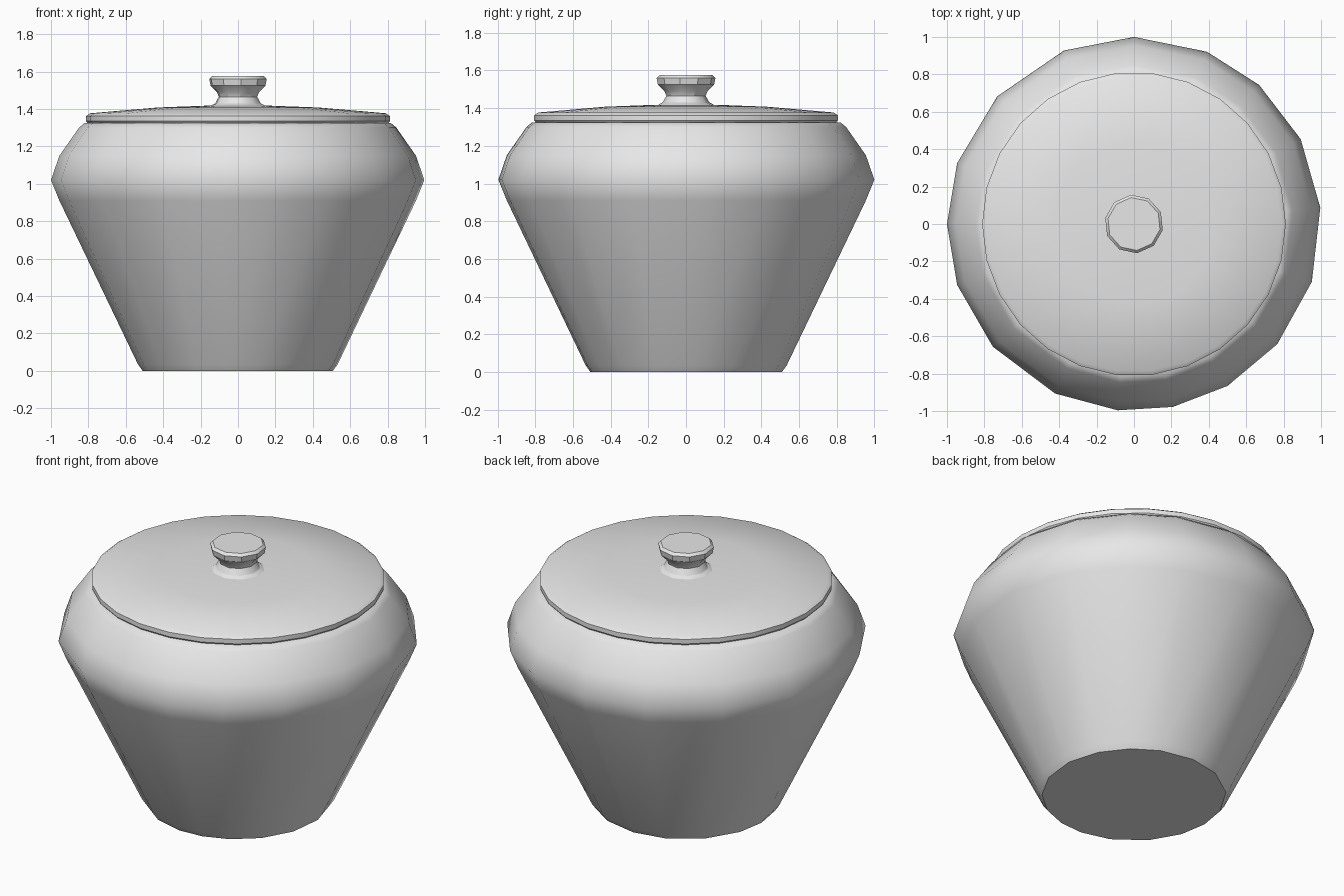
import bpy
import bmesh
import math

cube = bpy.data.objects.get("Cube")
if cube:
    bpy.data.objects.remove(cube, do_unlink=True)

# Single clay colour
clay = bpy.data.materials.new("clay grey")
clay.use_nodes = True
clay.diffuse_color = (0.8, 0.8, 0.8, 1)
clay.node_tree.nodes["Principled BSDF"].inputs["Base Color"].default_value = (0.8, 0.8, 0.8, 1)


def lathe(name, profile, angles, smooth_angle):
    """Spin (radius, height) points through the given angles and cap both ends."""
    bm = bmesh.new()
    rings = [[bm.verts.new((r * math.cos(math.radians(a)), r * math.sin(math.radians(a)), z))
              for a in angles] for r, z in profile]
    n = len(angles)
    for low, high in zip(rings, rings[1:]):
        for i in range(n):
            j = (i + 1) % n
            bm.faces.new((low[i], low[j], high[j], high[i]))
    bm.faces.new(list(reversed(rings[0])))
    bm.faces.new(rings[-1])
    mesh = bpy.data.meshes.new(name)
    bm.to_mesh(mesh)
    bm.free()
    mesh.materials.append(clay)
    obj = bpy.data.objects.new(name, mesh)
    bpy.context.collection.objects.link(obj)
    bpy.ops.object.select_all(action='DESELECT')
    obj.select_set(True)
    bpy.context.view_layer.objects.active = obj
    bpy.ops.object.shade_smooth_by_angle(angle=math.radians(smooth_angle))
    return obj


def even(count, start=0):
    return [start + 360 * i / count for i in range(count)]


# Pot body: slightly uneven hand-thrown outline, tapered foot, rounded shoulder
body_angles = [5, 27, 48, 67, 90, 112, 137, 161, 180,
               199, 221, 245, 265, 282, 300, 320, 342]
lathe("pot_body", [(0.51, 0.0), (0.535, 0.035), (0.955, 0.91), (1.0, 1.02),
                   (0.955, 1.15), (0.85, 1.3), (0.82, 1.325)], body_angles, 50)

# Lid: thin rounded rim with a shallow dome
lathe("lid", [(0.795, 1.315), (0.812, 1.335), (0.812, 1.362), (0.79, 1.377),
              (0.43, 1.408), (0.16, 1.418)], even(26), 40)

# Knob: flared foot, narrow neck and flat cap
lathe("lid_knob", [(0.16, 1.412), (0.125, 1.43), (0.105, 1.465), (0.115, 1.49),
                   (0.15, 1.525), (0.157, 1.56), (0.142, 1.575)], even(10, 24), 32)
